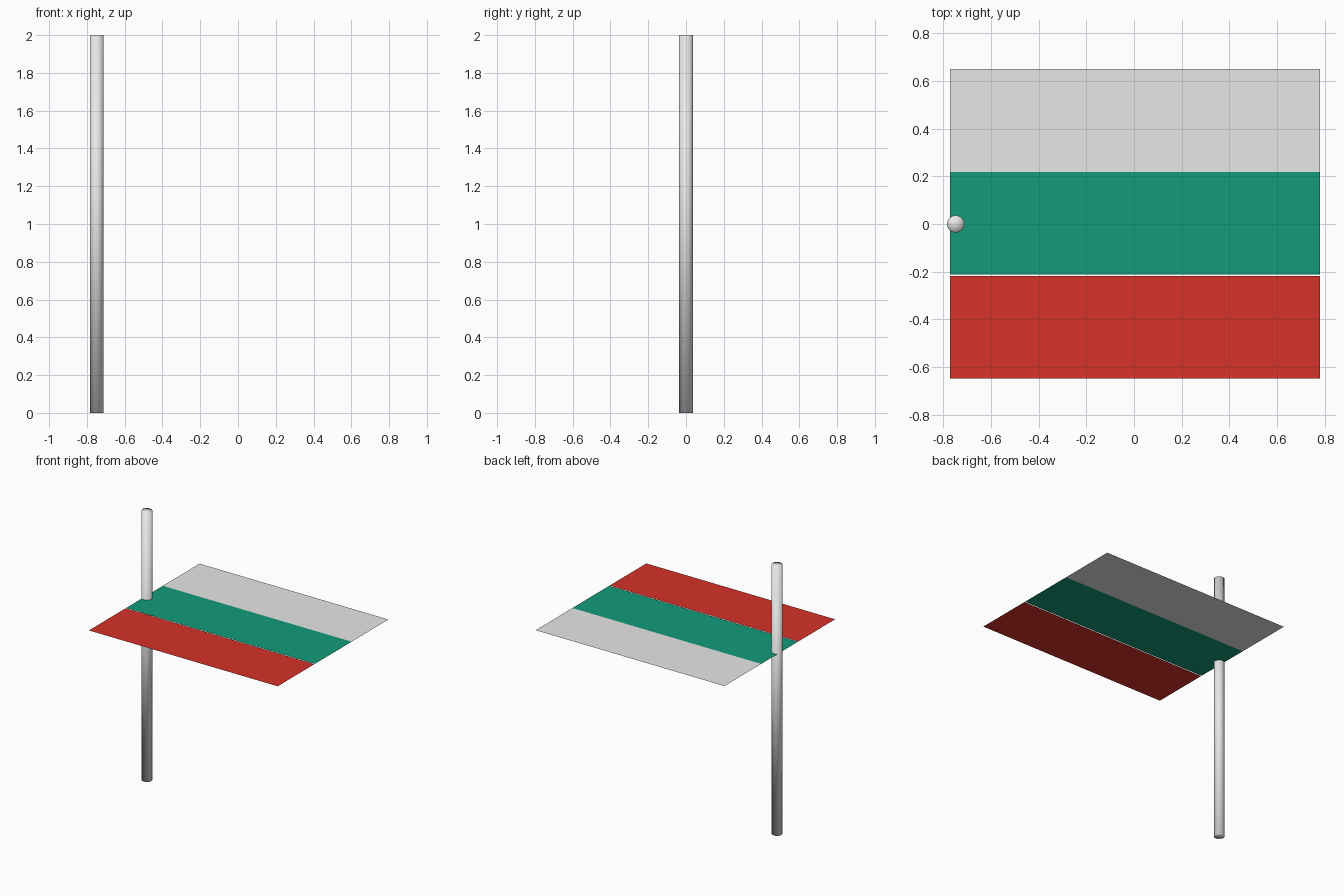
import bpy, bmesh

if "Cube" in bpy.data.objects:
    bpy.data.objects.remove(bpy.data.objects["Cube"])


def material(name, rgb):
    m = bpy.data.materials.new(name)
    m.diffuse_color = (*rgb, 1.0)
    m.use_nodes = True
    m.node_tree.nodes["Principled BSDF"].inputs["Base Color"].default_value = m.diffuse_color
    return m


white = material("off white", (0.8, 0.8, 0.8))
green = material("green", (0.006, 0.33, 0.19))
red = material("red", (0.67, 0.032, 0.021))


def add_object(name, bm, mat):
    mesh = bpy.data.meshes.new(name)
    bm.to_mesh(mesh)
    bm.free()
    mesh.materials.append(mat)
    obj = bpy.data.objects.new(name, mesh)
    bpy.context.collection.objects.link(obj)
    return obj


# pole: smooth upright cylinder with fan caps
bm = bmesh.new()
bmesh.ops.create_cone(bm, cap_ends=True, cap_tris=True, segments=32,
                      radius1=0.036, radius2=0.036, depth=2.0)
bmesh.ops.translate(bm, verts=bm.verts, vec=(-0.748, 0, 1.0))
for f in bm.faces:
    f.smooth = True
add_object("pole", bm, white)

# flag: three flat stripes lying level, with a hairline gap above the red one
X0, X1, Z = -0.771, 0.780, 1.35
stripes = [("white_stripe", 0.219, 0.65, white),
           ("green_stripe", -0.212, 0.219, green),
           ("red_stripe", -0.648, -0.217, red)]
for name, y0, y1, mat in stripes:
    bm = bmesh.new()
    corners = [(X0, y0, Z), (X1, y0, Z), (X1, y1, Z), (X0, y1, Z)]
    bm.faces.new([bm.verts.new(c) for c in corners])
    add_object(name, bm, mat)
